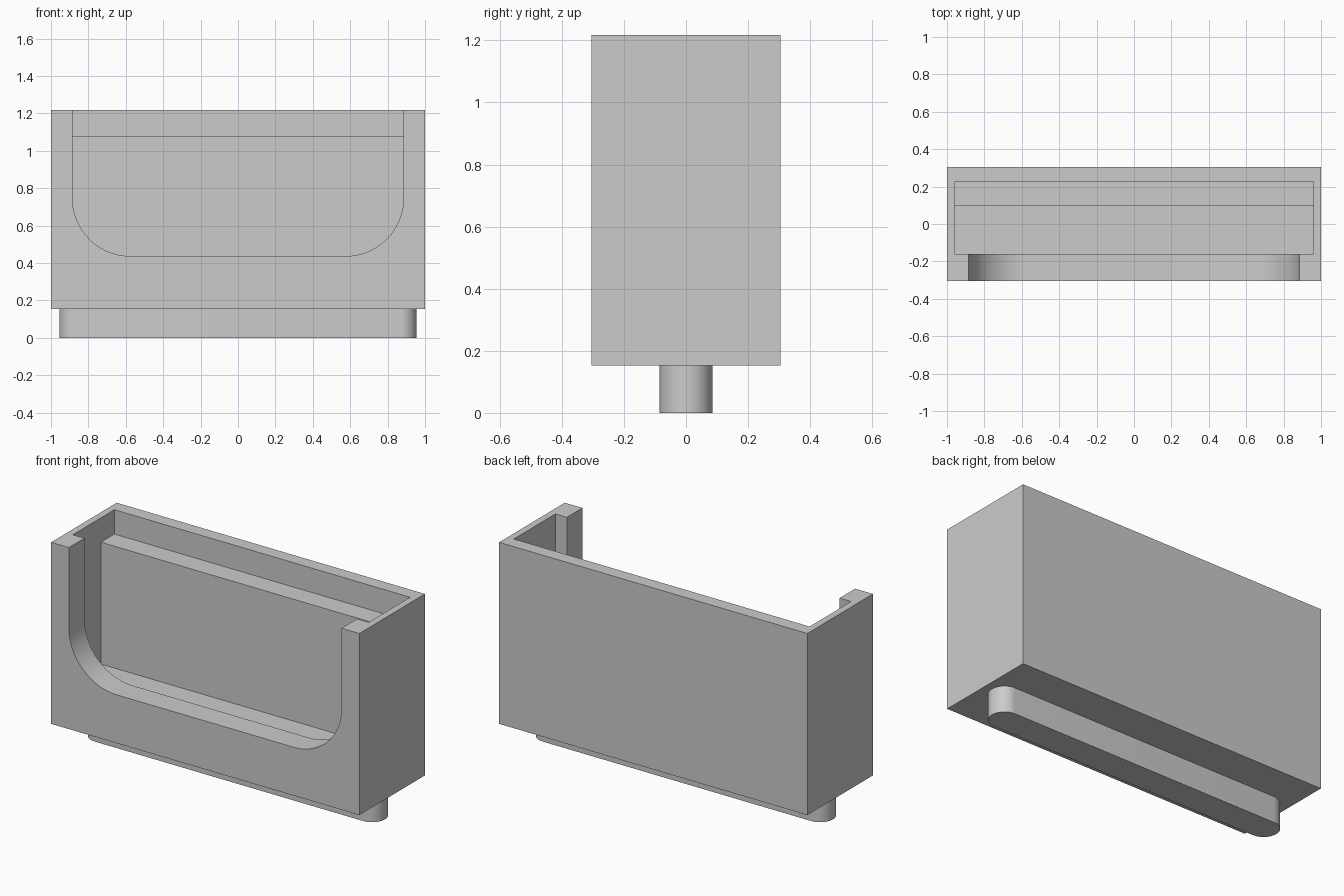
import bpy
import bmesh
import math
from mathutils import Vector

old = bpy.data.objects.get("Cube")
if old:
    bpy.data.objects.remove(old, do_unlink=True)

grey = bpy.data.materials.new("light_grey")
grey.use_nodes = True
colour = (0.6, 0.6, 0.6, 1)
grey.diffuse_color = colour
grey.node_tree.nodes["Principled BSDF"].inputs["Base Color"].default_value = colour

BASE, TOP, DEPTH = 0.153, 1.218, 0.304


def prism(name, points, offset):
    """Extrude a closed outline of 3D points along an offset."""
    bm = bmesh.new()
    face = bm.faces.new([bm.verts.new(p) for p in points])
    result = bmesh.ops.extrude_face_region(bm, geom=[face])
    moved = [v for v in result["geom"] if isinstance(v, bmesh.types.BMVert)]
    bmesh.ops.translate(bm, verts=moved, vec=Vector(offset))
    bmesh.ops.recalc_face_normals(bm, faces=bm.faces[:])
    mesh = bpy.data.meshes.new(name)
    bm.to_mesh(mesh)
    bm.free()
    mesh.materials.append(grey)
    obj = bpy.data.objects.new(name, mesh)
    bpy.context.collection.objects.link(obj)
    return obj


def arc(cx, cy, radius, start, end, steps=24):
    angles = [math.radians(start + (end - start) * i / steps) for i in range(steps + 1)]
    return [(cx + radius * math.cos(a), cy + radius * math.sin(a)) for a in angles]


def activate(obj):
    bpy.ops.object.select_all(action="DESELECT")
    obj.select_set(True)
    bpy.context.view_layer.objects.active = obj


def cut(target, cutter):
    cutter.hide_render = True
    mod = target.modifiers.new("cut", "BOOLEAN")
    mod.operation = "DIFFERENCE"
    mod.solver = "EXACT"
    mod.object = cutter
    activate(target)
    bpy.ops.object.modifier_apply(modifier=mod.name)
    bpy.data.objects.remove(cutter, do_unlink=True)


# Outer case
outline = [(-1, -DEPTH), (1, -DEPTH), (1, DEPTH), (-1, DEPTH)]
case = prism("case", [(x, y, BASE) for x, y in outline], (0, 0, TOP - BASE))

# Inner pocket with a raised ledge along the back wall
pocket = [(-0.16, 0.36), (0.1, 0.36), (0.1, 1.075), (0.225, 1.075), (0.225, 1.5), (-0.16, 1.5)]
cut(case, prism("pocket_cutter", [(-0.96, y, z) for y, z in pocket], (1.92, 0, 0)))

# Front opening with rounded lower corners
HALF, FLOOR, R = 0.885, 0.437, 0.31
opening = [(-HALF, 1.5)]
opening += arc(-HALF + R, FLOOR + R, R, 180, 270)
opening += arc(HALF - R, FLOOR + R, R, 270, 360)
opening += [(HALF, 1.5)]
cut(case, prism("opening_cutter", [(x, -0.5, z) for x, z in opening], (0, 0.4, 0)))

# Round-ended mounting tab underneath
TAB = 0.085
slot = arc(-0.955 + TAB, 0, TAB, 90, 270) + arc(0.955 - TAB, 0, TAB, -90, 90)
tab = prism("mounting_tab", [(x, y, 0) for x, y in slot], (0, 0, BASE))

for part in (case, tab):
    activate(part)
    bpy.ops.object.shade_smooth_by_angle(angle=math.radians(30))
